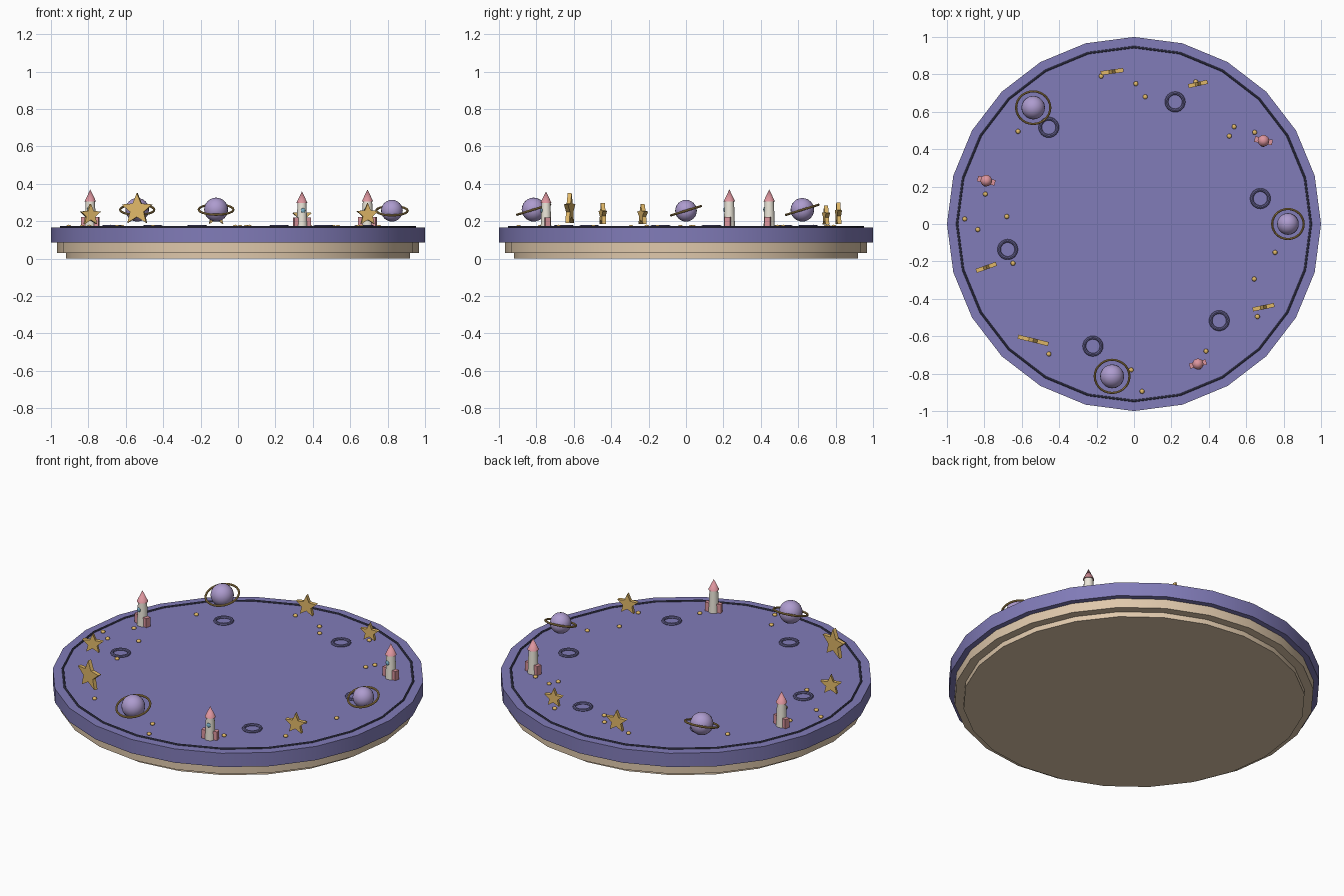
import bpy, math
from mathutils import Matrix, Vector

if "Cube" in bpy.data.objects:
    bpy.data.objects.remove(bpy.data.objects["Cube"])

def mat(name, rgb):
    m = bpy.data.materials.new(name)
    m.diffuse_color = (*rgb, 1)
    m.use_nodes = True
    m.node_tree.nodes["Principled BSDF"].inputs["Base Color"].default_value = m.diffuse_color
    return m

BLUE = mat("night_blue", (0.22, 0.20, 0.48))
CREAM = mat("cream", (0.74, 0.58, 0.41))
DARK = mat("dark_line", (0.06, 0.06, 0.12))
CRATER = mat("crater_blue", (0.14, 0.13, 0.30))
LILAC = mat("lilac", (0.42, 0.33, 0.62))
GOLD = mat("gold", (0.75, 0.48, 0.14))
RING = mat("ring_gold", (0.45, 0.29, 0.09))
WHITE = mat("ivory", (0.84, 0.80, 0.70))
PINK = mat("pink", (0.72, 0.30, 0.34))
GLASS = mat("window_blue", (0.20, 0.45, 0.60))
TOP = 0.167

def finish(name, m, smooth=True):
    o = bpy.context.object
    o.name = name
    o.data.materials.append(m)
    if smooth:
        bpy.ops.object.shade_smooth_by_angle(angle=math.radians(35))
    return o

def cone(name, m, r1, r2, z0, z1, x=0, y=0, n=24, rot=0):
    bpy.ops.mesh.primitive_cone_add(vertices=n, radius1=r1, radius2=r2, depth=z1 - z0,
                                    location=(x, y, (z0 + z1) / 2), rotation=(0, 0, rot))
    return finish(name, m)

def ball(name, m, r, loc, scale=(1, 1, 1), seg=20, rings=12, rot=0):
    bpy.ops.mesh.primitive_uv_sphere_add(segments=seg, ring_count=rings, radius=r,
                                         location=loc, rotation=(0, 0, rot))
    o = finish(name, m)
    o.scale = scale
    return o

def torus(name, m, R, r, loc, rot=(0, 0, 0), n=24, k=8):
    bpy.ops.mesh.primitive_torus_add(major_segments=n, minor_segments=k, major_radius=R,
                                     minor_radius=r, location=loc, rotation=rot)
    return finish(name, m)

# Stepped round board
cone("base_step", CREAM, 0.92, 0.92, 0.0, 0.031)
cone("base_tier", CREAM, 0.968, 0.968, 0.03, 0.087)
cone("top_disc", BLUE, 1.0, 1.0, 0.085, TOP)
torus("rim_line", DARK, 0.946, 0.006, (0, 0, TOP + 0.002))

# Six evenly spaced craters
for i in range(6):
    a = math.radians(11.4 + 60 * i)
    torus("crater", CRATER, 0.69 and 0.046, 0.009,
          (0.689 * math.cos(a), 0.689 * math.sin(a), TOP + 0.003))

# Ringed planet
def planet(x, y, r):
    c = (x, y, 0.198 + r)
    ball("planet", LILAC, r, c)
    torus("planet_ring", RING, r * 1.45, 0.006, c, (0.3, 0, 0), 28)

# Rocket with nose cone, side fins and front window
def rocket(x, y, s, spin):
    z = lambda h: TOP + h * s
    cone("rocket_body", WHITE, 0.030 * s, 0.025 * s, z(0), z(0.14), x, y, 16)
    cone("rocket_nose", PINK, 0.031 * s, 0, z(0.138), z(0.203), x, y, 16)
    ball("rocket_window", GLASS, 0.013 * s,
         (x + 0.026 * s * math.sin(spin), y - 0.026 * s * math.cos(spin), z(0.095)),
         (1, 0.5, 1), 12, 8, spin)
    for side in (-1, 1):
        d = side * 0.034 * s
        bpy.ops.mesh.primitive_cube_add(
            size=1, location=(x + d * math.cos(spin), y + d * math.sin(spin), z(0.029)),
            rotation=(0, 0, spin))
        bpy.context.object.scale = (0.028 * s, 0.03 * s, 0.054 * s)
        finish("rocket_fin", PINK, False)

# Upright five-pointed star
def star(x, y, R, spin, t=0.011):
    pts = []
    for k in range(10):
        a = math.pi / 2 + k * math.pi / 5
        rr = R if k % 2 == 0 else R * 0.45
        pts.append((rr * math.cos(a), rr * math.sin(a)))
    verts = [(u, -t, v) for u, v in pts] + [(u, t, v) for u, v in pts]
    faces = [tuple(range(10)), tuple(range(19, 9, -1))]
    faces += [(k, k + 10, (k + 1) % 10 + 10, (k + 1) % 10) for k in range(10)]
    me = bpy.data.meshes.new("star")
    me.from_pydata(verts, [], faces)
    me.materials.append(GOLD)
    o = bpy.data.objects.new("star", me)
    bpy.context.collection.objects.link(o)
    o.location = (x, y, TOP + 0.003 + 1.05 * R)
    o.rotation_euler = (0, 0, spin)

# Eleven ornaments evenly spaced around the edge
planets = {0: 0.058, 4: 0.063, 8: 0.064}
rockets = {1: (1.0, -0.2), 5: (1.0, -0.25), 9: (0.95, 0.25)}
stars = {2: (0.055, 0.22), 3: (0.064, 0.14), 6: (0.060, 0.34), 7: (0.088, -0.24), 10: (0.062, 0.2)}
for i in range(11):
    a = i * math.tau / 11
    x, y = 0.823 * math.cos(a), 0.823 * math.sin(a)
    if i in planets:
        planet(x, y, planets[i])
    elif i in rockets:
        rocket(x, y, *rockets[i])
    else:
        star(x, y, *stars[i])

# Scattered gold studs
studs = [(0.01, 0.75), (0.06, 0.68), (0.33, 0.76), (0.535, 0.52), (0.51, 0.47), (0.645, 0.49),
         (-0.62, 0.495), (-0.795, 0.16), (-0.68, 0.04), (-0.905, 0.027), (-0.835, -0.03),
         (-0.647, -0.21), (-0.455, -0.695), (-0.015, -0.78), (0.043, -0.895), (0.385, -0.68),
         (0.66, -0.495), (0.643, -0.294), (0.754, -0.152), (-0.176, 0.79)]
for x, y in studs:
    ball("stud", GOLD, 0.013, (x, y, TOP + 0.005), (1, 1, 0.7), 10, 6)
